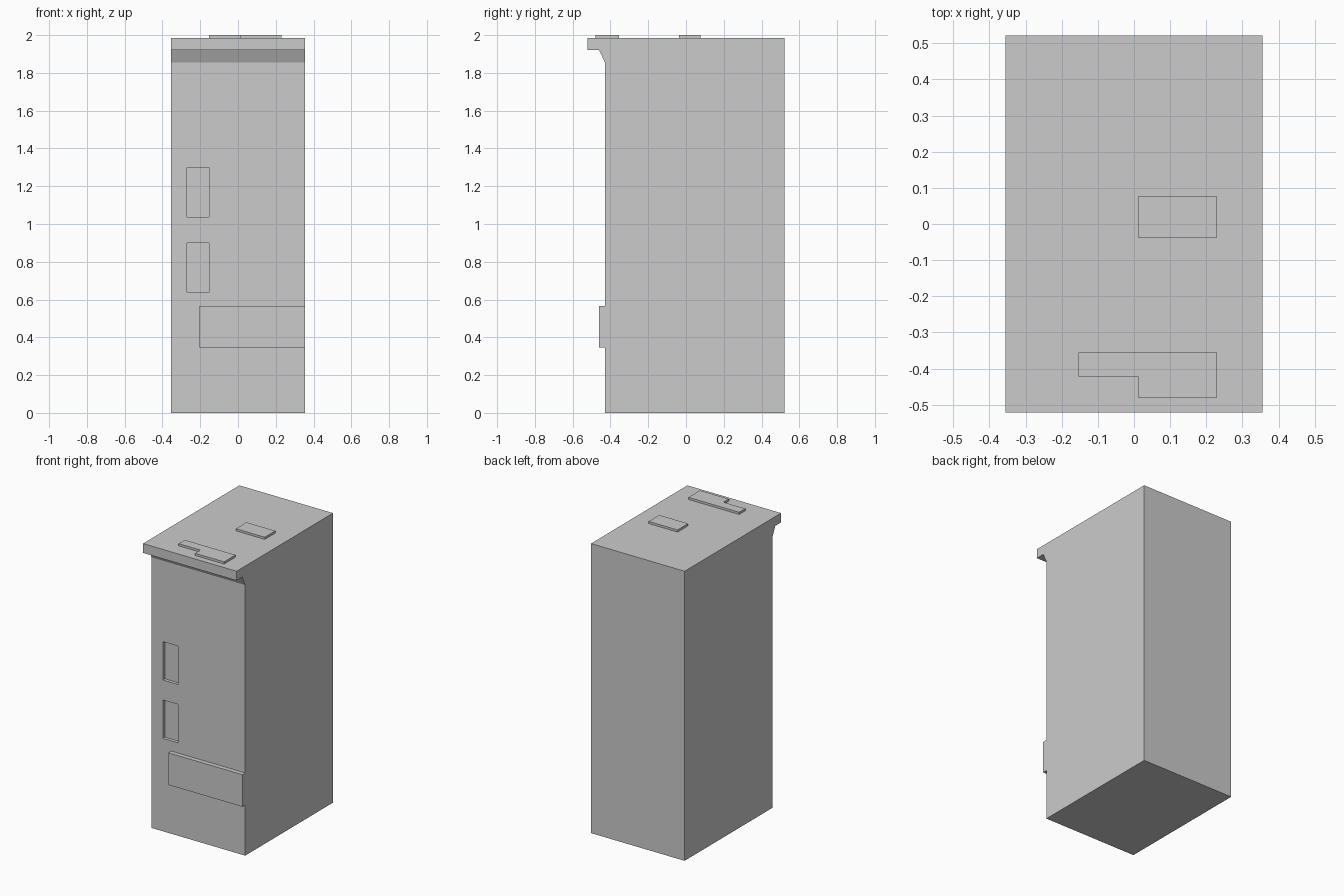
import bpy, bmesh
from mathutils import Vector

if "Cube" in bpy.data.objects:
    bpy.data.objects.remove(bpy.data.objects["Cube"])


def prism(name, outline, direction):
    """Extrude a closed outline of 3D points along a direction."""
    bm = bmesh.new()
    face = bm.faces.new([bm.verts.new(p) for p in outline])
    ext = bmesh.ops.extrude_face_region(bm, geom=[face], use_keep_orig=True)
    verts = [g for g in ext["geom"] if isinstance(g, bmesh.types.BMVert)]
    bmesh.ops.translate(bm, verts=verts, vec=Vector(direction))
    bmesh.ops.recalc_face_normals(bm, faces=bm.faces)
    mesh = bpy.data.meshes.new(name)
    bm.to_mesh(mesh)
    bm.free()
    obj = bpy.data.objects.new(name, mesh)
    bpy.context.collection.objects.link(obj)
    return obj


def box(name, x0, x1, y0, y1, z0, z1):
    return prism(name, [(x0, y0, z0), (x1, y0, z0), (x1, y1, z0), (x0, y1, z0)],
                 (0, 0, z1 - z0))


HALF_W, BACK, FRONT, TOP = 0.355, 0.522, -0.429, 1.985

# Cabinet body with overhanging, chamfered top lip
side = [(FRONT, 0), (BACK, 0), (BACK, TOP), (-0.522, TOP),
        (-0.522, 1.921), (-0.46, 1.921), (FRONT, 1.855)]
body = prism("cabinet_body", [(-HALF_W, y, z) for y, z in side], (2 * HALF_W, 0, 0))

# Two shallow recesses in the front
for z0, z1 in ((0.637, 0.90), (1.037, 1.30)):
    cutter = box("recess_cutter", -0.27, -0.154, FRONT - 0.1, FRONT + 0.022, z0, z1)
    cutter.hide_render = True
    mod = body.modifiers.new("recess", "BOOLEAN")
    mod.operation, mod.solver, mod.object = "DIFFERENCE", "EXACT", cutter
    bpy.context.view_layer.objects.active = body
    bpy.ops.object.modifier_apply(modifier=mod.name)
    bpy.data.objects.remove(cutter)

# Raised panel on the lower front
box("front_panel", -0.205, HALF_W, -0.46, FRONT, 0.347, 0.567)

# Thin raised plates on the top
box("top_plate_middle", 0.011, 0.23, -0.038, 0.076, TOP, 2.0)
step = [(-0.154, -0.356), (-0.154, -0.422), (0.011, -0.422),
        (0.011, -0.48), (0.23, -0.48), (0.23, -0.356)]
prism("top_plate_front", [(x, y, TOP) for x, y in step], (0, 0, 2.0 - TOP))
